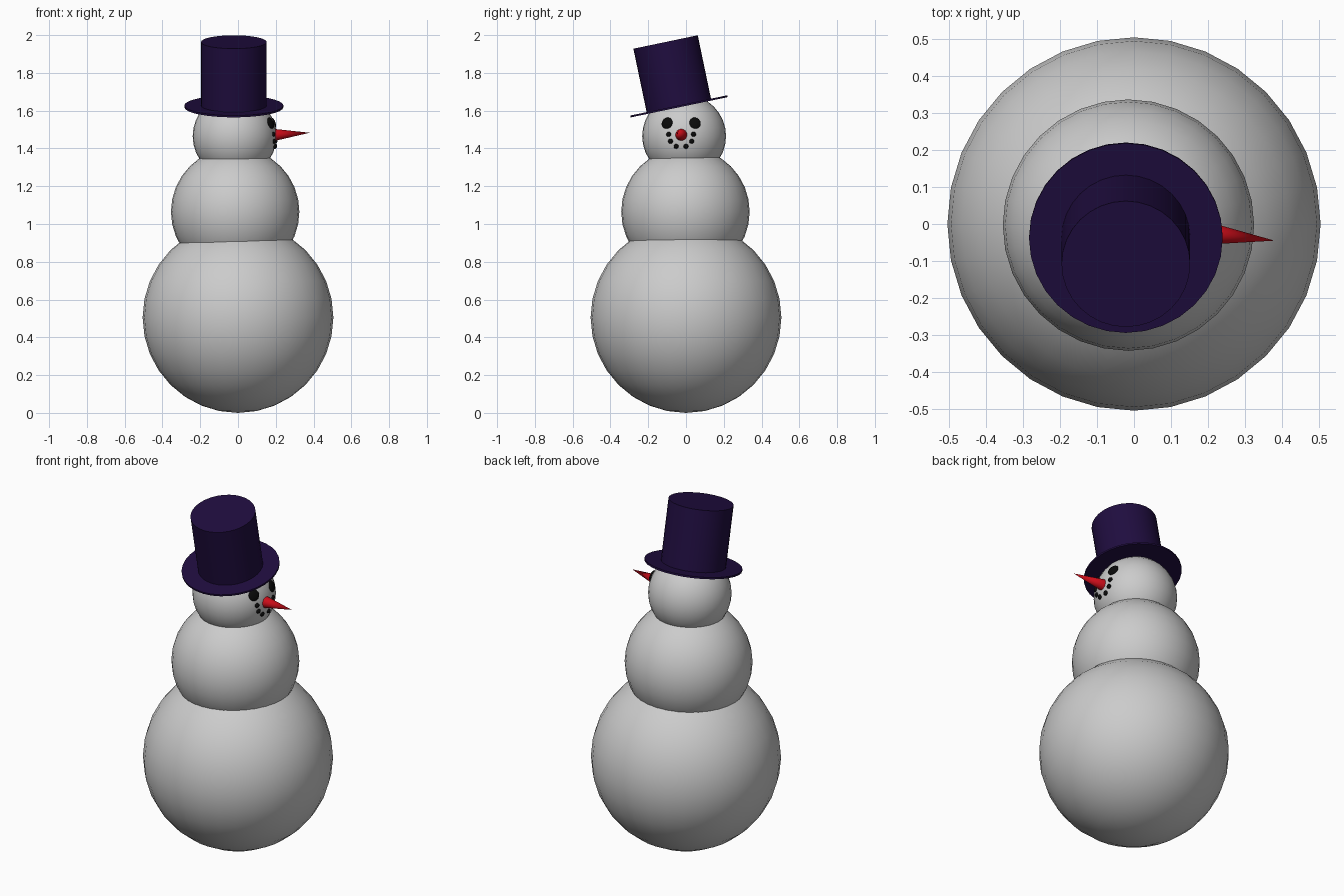
import bpy, math
from mathutils import Vector, Matrix

if "Cube" in bpy.data.objects:
    bpy.data.objects.remove(bpy.data.objects["Cube"])


def material(name, rgb):
    m = bpy.data.materials.new(name)
    m.diffuse_color = (*rgb, 1)
    m.use_nodes = True
    m.node_tree.nodes["Principled BSDF"].inputs["Base Color"].default_value = m.diffuse_color
    return m


HAT = material("hat_indigo", (0.014, 0.004, 0.05))
RED = material("nose_red", (0.6, 0.004, 0.01))
COAL = material("coal_black", (0.003, 0.003, 0.003))


def finish(name, mat=None, angle=None):
    ob = bpy.context.object
    ob.name = name
    if mat:
        ob.data.materials.append(mat)
    if angle is None:
        bpy.ops.object.shade_smooth()
    else:
        bpy.ops.object.shade_smooth_by_angle(angle=math.radians(angle))
    return ob


# Snow balls
HEAD, HEAD_R = Vector((-0.018, -0.01, 1.465)), 0.222
for name, loc, r in (("lower_ball", (0, 0, 0.505), 0.505),
                     ("middle_ball", (-0.015, -0.003, 1.065), 0.34),
                     ("head_ball", HEAD, HEAD_R)):
    bpy.ops.mesh.primitive_uv_sphere_add(segments=32, ring_count=16, radius=r, location=loc)
    finish(name)

# Hat, tipped towards the front
tilt = math.radians(11.8)
brim_centre = Vector((-0.022, -0.036, 1.618))
axis = Matrix.Rotation(tilt, 3, 'X') @ Vector((0, 0, 1))
for name, r, h in (("hat_brim", 0.262, 0.01), ("hat_crown", 0.174, 0.353)):
    bpy.ops.mesh.primitive_cylinder_add(vertices=32, radius=r, depth=h,
                                        location=brim_centre + axis * h / 2,
                                        rotation=(tilt, 0, 0))
    finish(name, HAT, 40)

# Pointed nose on the +x side of the head
base, tip = Vector((0.197, -0.025, 1.472)), Vector((0.38, -0.045, 1.483))
bpy.ops.mesh.primitive_cone_add(vertices=32, radius1=0.031, radius2=0,
                                depth=(tip - base).length, location=(base + tip) / 2,
                                rotation=(tip - base).to_track_quat('Z', 'Y').to_euler())
finish("nose", RED, 40)


# Flattened coal pieces resting on the head surface
def coal(name, y, z, r, thick):
    dy, dz = y - HEAD.y, z - HEAD.z
    n = Vector((math.sqrt(HEAD_R ** 2 - dy * dy - dz * dz), dy, dz))
    bpy.ops.mesh.primitive_uv_sphere_add(segments=24, ring_count=12, radius=1,
                                         location=HEAD + n,
                                         rotation=n.to_track_quat('Z', 'Y').to_euler())
    bpy.context.object.scale = (r, r, thick)
    finish(name, COAL)


MID_Y = -0.026
for side, s in (("left", -1), ("right", 1)):
    coal(f"eye_{side}", MID_Y + s * 0.074, 1.534, 0.031, 0.012)
    for i, (dy, z) in enumerate(((0.066, 1.475), (0.056, 1.438), (0.026, 1.411))):
        coal(f"mouth_{side}_{i + 1}", MID_Y + s * dy, z, 0.013, 0.01)
